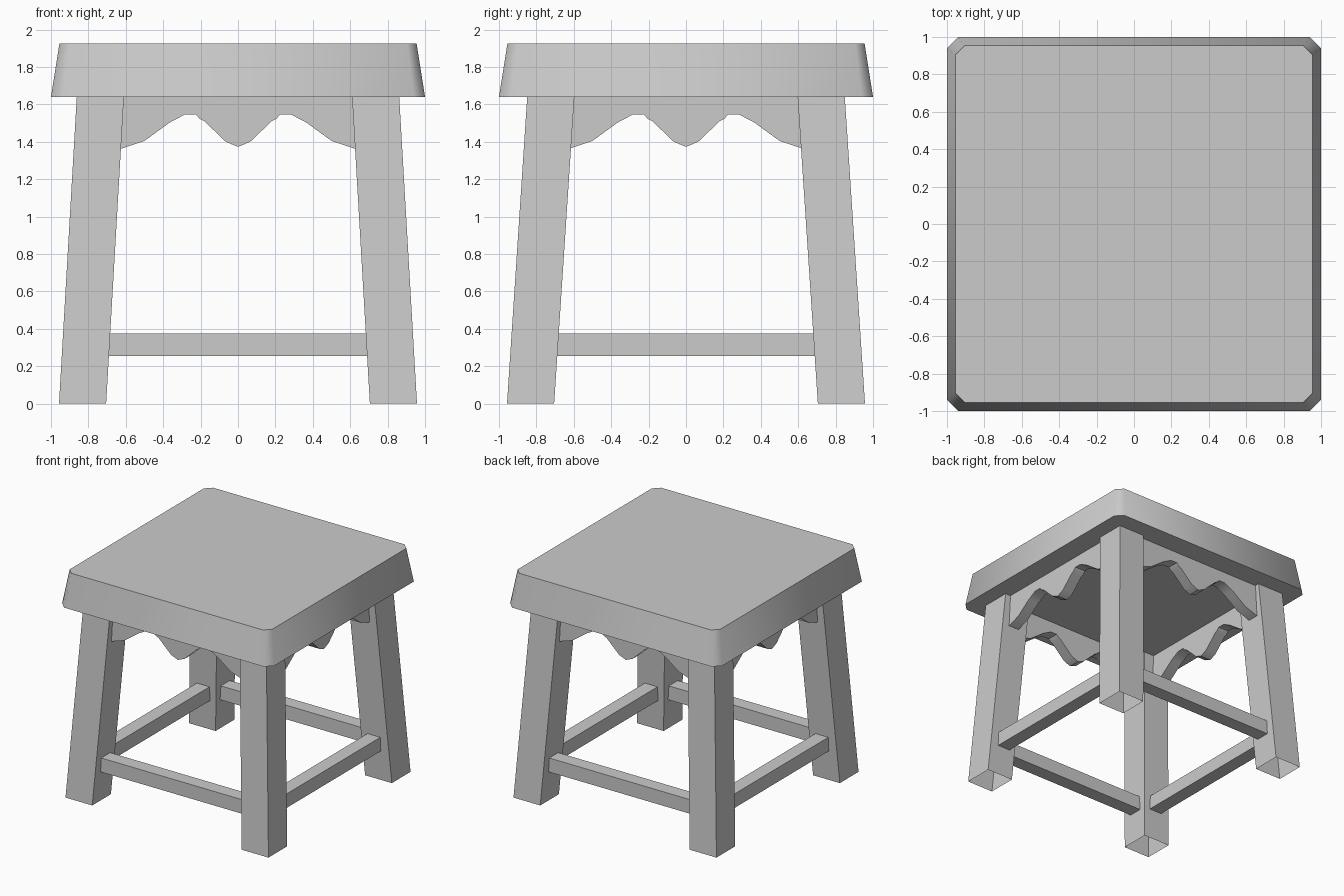
import bpy, bmesh, math
from mathutils import Matrix

if "Cube" in bpy.data.objects:
    bpy.data.objects.remove(bpy.data.objects["Cube"])


def finish(name, bm, smooth=None):
    bmesh.ops.recalc_face_normals(bm, faces=bm.faces)
    me = bpy.data.meshes.new(name)
    bm.to_mesh(me)
    bm.free()
    ob = bpy.data.objects.new(name, me)
    bpy.context.collection.objects.link(ob)
    if smooth:
        bpy.ops.object.select_all(action='DESELECT')
        ob.select_set(True)
        bpy.context.view_layer.objects.active = ob
        bpy.ops.object.shade_smooth_by_angle(angle=math.radians(smooth))
    return ob


def loft(bm, lower, upper, capped=True):
    """Join two matching rings of points with side faces."""
    a = [bm.verts.new(p) for p in lower]
    b = [bm.verts.new(p) for p in upper]
    n = len(a)
    for i in range(n):
        j = (i + 1) % n
        bm.faces.new((a[i], a[j], b[j], b[i]))
    if capped:
        bm.faces.new(a[::-1])
        bm.faces.new(b)


def octagon(h, c, z):
    """Square outline of half size h with corners cut by c."""
    k = h - c
    return [(h, -k, z), (h, k, z), (k, h, z), (-k, h, z),
            (-h, k, z), (-h, -k, z), (-k, -h, z), (k, -h, z)]


# Seat: tapered slab with cut corners
bm = bmesh.new()
loft(bm, octagon(1.0, 0.06, 1.64), octagon(0.955, 0.052, 1.925))
finish("seat", bm, 50)


# Splayed legs, hollow with open ends
def rect(x0, x1, y0, y1, z, sx, sy):
    return [(sx * x, sy * y, z) for x, y in ((x0, y0), (x1, y0), (x1, y1), (x0, y1))]


for sx, side in ((-1, "left"), (1, "right")):
    for sy, end in ((-1, "front"), (1, "back")):
        bm = bmesh.new()
        loft(bm, rect(0.705, 0.957, 0.705, 0.957, 0, sx, sy),
             rect(0.61, 0.862, 0.597, 0.849, 1.64, sx, sy), capped=False)
        finish(f"{end}_{side}_leg", bm)

# Scalloped apron outline (right half, mirrored) and stretcher outline
half = [(0.065, 1.40), (0.18, 1.51), (0.205, 1.523), (0.225, 1.545),
        (0.285, 1.545), (0.365, 1.503), (0.5, 1.405), (0.635, 1.36), (0.635, 1.64)]
apron = [(-x, z) for x, z in reversed(half)] + [(0, 1.373)] + half
rail = [(-0.69, 0.255), (0.69, 0.255), (0.685, 0.375), (-0.685, 0.375)]

# One apron and one stretcher on each side
for i, side in enumerate(("front", "right", "back", "left")):
    turn = Matrix.Rotation(i * math.pi / 2, 3, 'Z')
    for part, outline, y0, y1 in (("apron", apron, -0.81, -0.71),
                                  ("stretcher", rail, -0.865, -0.745)):
        bm = bmesh.new()
        loft(bm, [turn @ Matrix.Identity(3) @ v for v in
                  (Matrix.Identity(3) @ bmesh_vec for bmesh_vec in
                   (Matrix(((x, 0, 0), (y0, 0, 0), (z, 0, 0))).col[0] for x, z in outline))],
             [turn @ Matrix(((x, 0, 0), (y1, 0, 0), (z, 0, 0))).col[0] for x, z in outline])
        finish(f"{side}_{part}", bm, 30 if part == "apron" else None)
